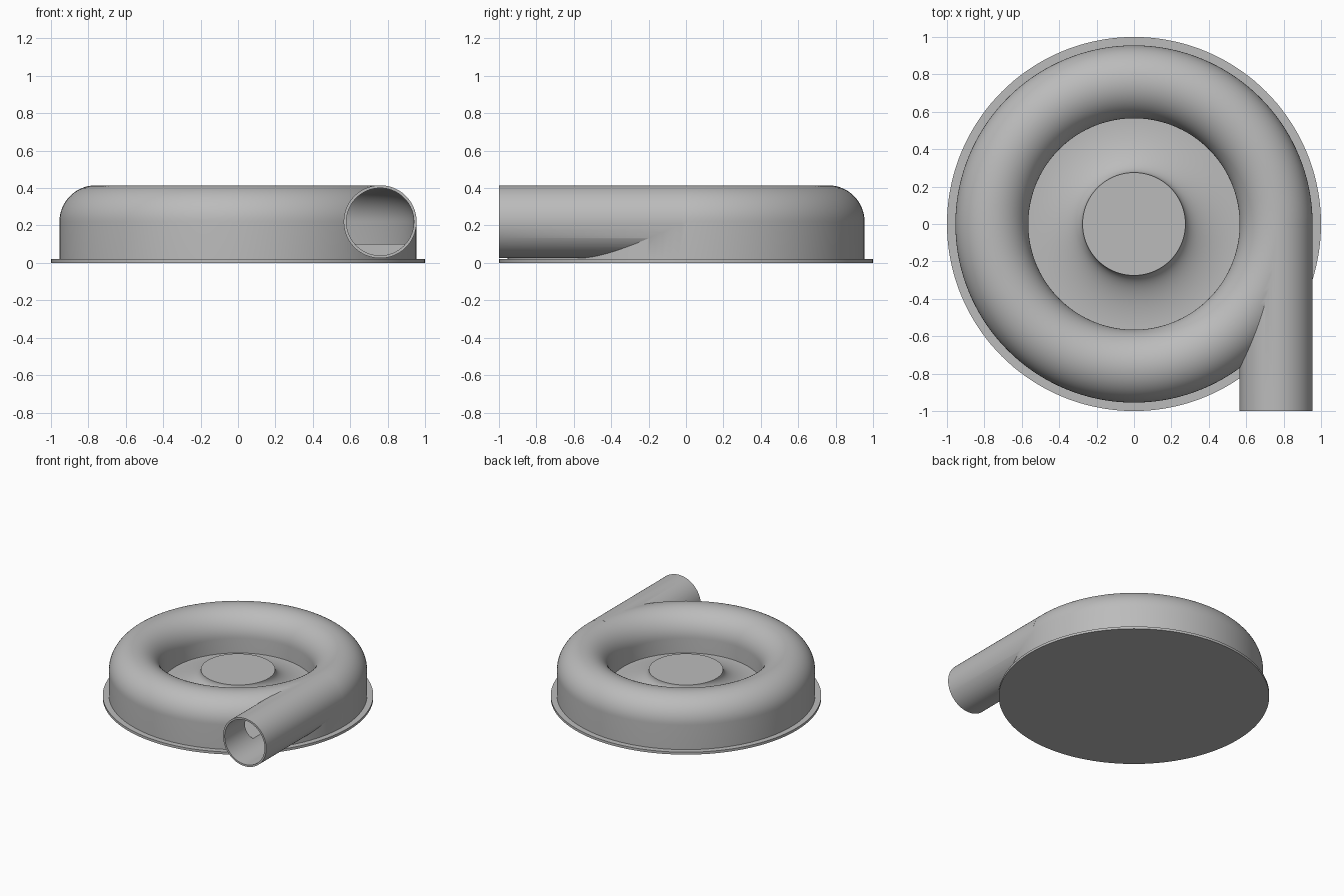
import bpy, bmesh, math
from mathutils import Matrix, Vector

default = bpy.data.objects.get("Cube")
if default:
    bpy.data.objects.remove(default)

grey = bpy.data.materials.new("plain grey")
grey.use_nodes = True
grey.diffuse_color = (0.5, 0.5, 0.5, 1)
grey.node_tree.nodes["Principled BSDF"].inputs["Base Color"].default_value = (0.5, 0.5, 0.5, 1)

SEGMENTS = 144
PIPE_R, PIPE_Z = 0.76, 0.22      # centre line of the volute channel
OUTER, BORE = 0.195, 0.18        # pipe radii
FLOOR, HUB_R, HUB_TOP = 0.10, 0.275, 0.23


def arc(cr, cz, a, b, start, end, steps=24):
    """Points on an elliptical arc, angles in degrees."""
    angles = [math.radians(start + (end - start) * i / steps) for i in range(steps + 1)]
    return [(cr + a * math.cos(t), cz + b * math.sin(t)) for t in angles]


def finish(name, bm):
    bmesh.ops.remove_doubles(bm, verts=bm.verts, dist=1e-5)
    bmesh.ops.recalc_face_normals(bm, faces=bm.faces)
    mesh = bpy.data.meshes.new(name)
    bm.to_mesh(mesh)
    bm.free()
    mesh.materials.append(grey)
    obj = bpy.data.objects.new(name, mesh)
    bpy.context.collection.objects.link(obj)
    return obj


def revolve(name, profile, closed=False):
    """Spin an (r, z) profile around the vertical axis."""
    bm = bmesh.new()
    verts = [bm.verts.new((r, 0, z)) for r, z in profile]
    edges = [bm.edges.new(pair) for pair in zip(verts, verts[1:])]
    if closed:
        edges.append(bm.edges.new((verts[-1], verts[0])))
    bmesh.ops.spin(bm, geom=verts + edges, cent=(0, 0, 0), axis=(0, 0, 1),
                   angle=math.tau, steps=SEGMENTS, use_duplicate=False)
    return finish(name, bm)


def pipe(name, radius, y0, y1):
    """Solid cylinder along y on the channel's tangent."""
    bm = bmesh.new()
    place = Matrix.Translation((PIPE_R, (y0 + y1) / 2, PIPE_Z)) @ Matrix.Rotation(math.pi / 2, 4, "X")
    bmesh.ops.create_cone(bm, cap_ends=True, segments=96, radius1=radius,
                          radius2=radius, depth=y1 - y0, matrix=place)
    return finish(name, bm)


def channel(name, radius, bottom):
    """Ring with a half-round top and straight walls."""
    profile = arc(PIPE_R, PIPE_Z, radius, radius, 0, 180, 32)
    profile += [(PIPE_R - radius, bottom), (PIPE_R + radius, bottom)]
    return revolve(name, profile, closed=True)


def smooth(obj):
    bpy.ops.object.select_all(action="DESELECT")
    obj.select_set(True)
    bpy.context.view_layer.objects.active = obj
    bpy.ops.object.shade_smooth_by_angle(angle=math.radians(30))


# Base flange
flange = revolve("base_flange", [(0, 0), (1, 0), (1, 0.02), (0, 0.02)])

# Central hub flaring down to the floor
hub = revolve("hub", [(0, 0.01), (0.57, 0.01), (0.57, FLOOR)]
              + arc(0.565, HUB_TOP, 0.565 - HUB_R, HUB_TOP - FLOOR, 270, 180)
              + [(0, HUB_TOP)])

# Volute casing joined to its outlet pipe, then hollowed
casing = channel("volute_casing", OUTER, 0.01)
steps = [("UNION", pipe("outlet_pipe", OUTER, -1, -0.02)),
         ("DIFFERENCE", channel("channel_cutter", BORE, FLOOR)),
         ("DIFFERENCE", pipe("bore_cutter", BORE, -1.1, -0.02))]
for operation, tool in steps:
    tool.hide_render = True
    mod = casing.modifiers.new(tool.name, "BOOLEAN")
    mod.operation, mod.object, mod.solver = operation, tool, "EXACT"
bpy.context.view_layer.update()
result = casing.evaluated_get(bpy.context.evaluated_depsgraph_get())
mesh = bpy.data.meshes.new_from_object(result)
casing.modifiers.clear()
casing.data = mesh
for _, tool in steps:
    bpy.data.objects.remove(tool)

for part in (flange, hub, casing):
    smooth(part)
